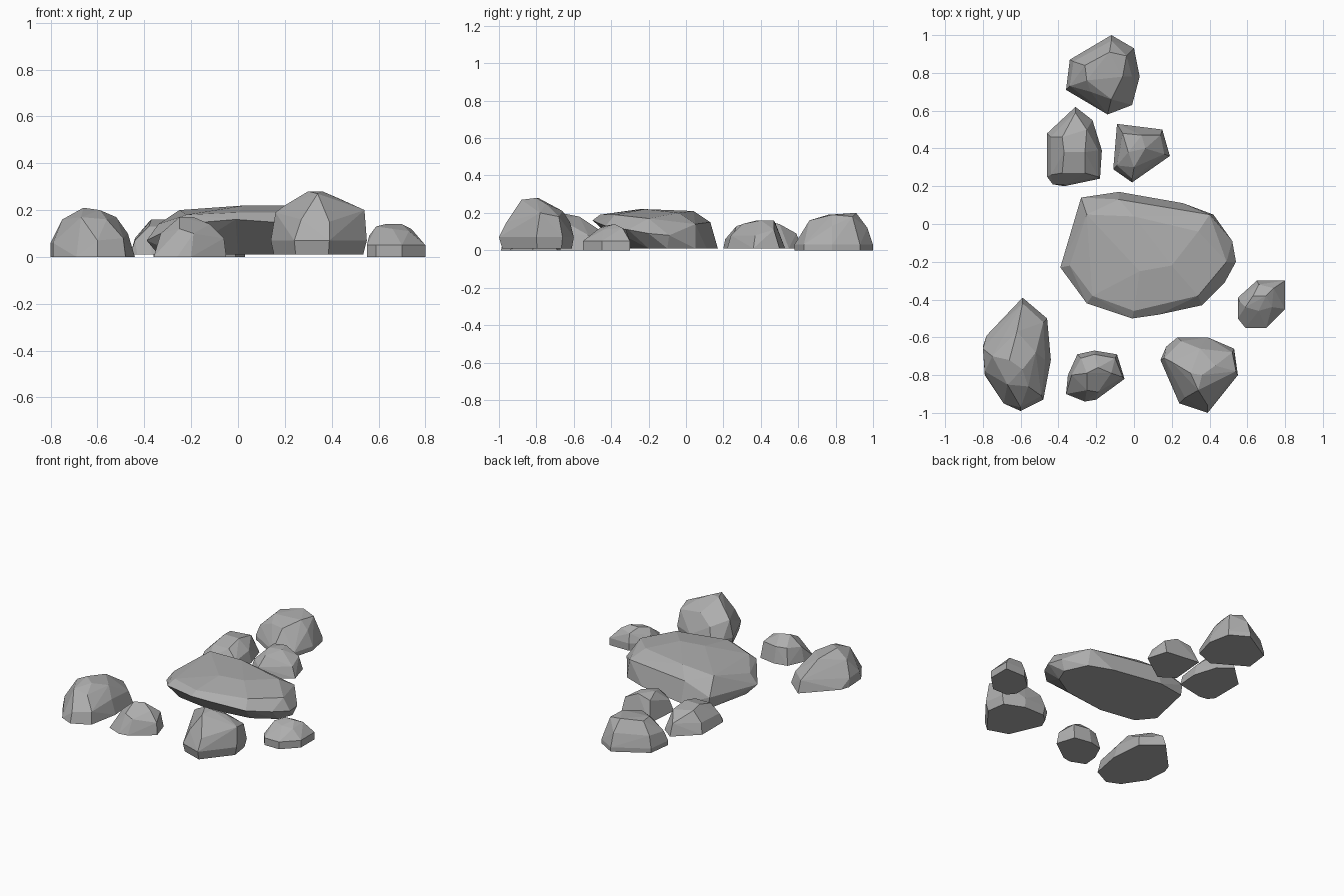
import bpy
import bmesh

# Remove the default cube only
default_cube = bpy.data.objects.get("Cube")
if default_cube:
    bpy.data.objects.remove(default_cube, do_unlink=True)

UNIT = 0.01  # coordinates below are in hundredths


def make_material(name, colour):
    material = bpy.data.materials.new(name)
    material.use_nodes = True
    material.diffuse_color = colour
    shader = material.node_tree.nodes["Principled BSDF"]
    shader.inputs["Base Color"].default_value = colour
    shader.inputs["Roughness"].default_value = 0.9
    return material


stone_grey = make_material("stone grey", (0.42, 0.42, 0.42, 1))


def rock(name, outline, crown, rim=0, foot=1.0, ground=0):
    """Faceted stone: a flat footprint, an optional upright rim and crown corners.

    outline: footprint corners (x, y)
    crown:   upper corners (x, y, z)
    rim:     height at which the outline is widest
    foot:    scale of the base compared with the outline
    """
    centre_x = sum(point[0] for point in outline) / len(outline)
    centre_y = sum(point[1] for point in outline) / len(outline)
    corners = [(centre_x + (x - centre_x) * foot,
                centre_y + (y - centre_y) * foot, ground) for x, y in outline]
    if rim:
        corners += [(x, y, rim) for x, y in outline]
    corners += crown

    # Wrap the corners in a hull and merge nearly flat triangles into facets
    bm = bmesh.new()
    for corner in corners:
        bm.verts.new([value * UNIT for value in corner])
    hull = bmesh.ops.convex_hull(bm, input=bm.verts[:])
    unused = set(hull["geom_interior"]) | set(hull["geom_unused"])
    loose = [item for item in unused if isinstance(item, bmesh.types.BMVert)]
    bmesh.ops.delete(bm, geom=loose, context="VERTS")
    bmesh.ops.dissolve_limit(bm, angle_limit=0.05,
                             verts=bm.verts[:], edges=bm.edges[:])
    bmesh.ops.recalc_face_normals(bm, faces=bm.faces[:])

    mesh = bpy.data.meshes.new(name)
    bm.to_mesh(mesh)
    bm.free()
    mesh.materials.append(stone_grey)
    stone = bpy.data.objects.new(name, mesh)
    bpy.context.scene.collection.objects.link(stone)
    return stone


# Broad central slab, undercut at the front and left
rock(
    "central_slab",
    outline=[(-27, 14), (-8, 17), (26, 11), (42, 5), (49, -10),
             (45, -20), (30, -29), (0, -33), (-25, -29), (-34, -18)],
    crown=[(-39, -23, 7), (-25, -42, 14), (-1, -50, 16), (13, -48, 15),
           (36, -43, 13), (48, -31, 11), (54, -20, 9), (52, -9, 8),
           (-28, 14, 9), (-8, 13, 15), (40, 5, 14),
           (-25, 5, 20), (0, 4, 21), (34, -4, 20), (49, -20, 17),
           (-34, -22, 14), (-22, -38, 18), (0, -46, 19), (34, -38, 19),
           (3, -25, 22), (20, -22, 22)],
    ground=1,
)

# Tall boulder at the front left
rock(
    "tall_front_boulder",
    outline=[(23, -60), (39, -60), (53, -66), (55, -80),
             (39, -100), (24, -95), (14, -72), (17, -65)],
    crown=[(30, -79, 28), (36, -80, 28), (34, -88, 27), (20, -73, 22),
           (43, -75, 25), (54, -78, 20), (35, -66, 21), (16, -71, 19),
           (52, -68, 18), (39, -96, 15), (27, -92, 16), (25, -62, 15)],
    rim=7, foot=0.93, ground=1,
)

# Long boulder at the front right
rock(
    "long_front_boulder",
    outline=[(-59, -39), (-46, -50), (-44, -72), (-48, -93), (-60, -99),
             (-69, -95), (-79, -80), (-80, -65), (-78, -59)],
    crown=[(-66, -72, 21), (-59, -77, 20), (-67, -85, 17), (-56, -86, 16),
           (-75, -70, 16), (-80, -66, 6), (-79, -78, 6), (-62, -57, 18),
           (-52, -68, 17), (-47, -72, 10), (-49, -91, 8), (-59, -42, 8),
           (-60, -97, 7), (-48, -52, 8)],
)

# Small stones along the front and side
rock(
    "small_front_stone",
    outline=[(-30, -69), (-21, -67), (-9, -69), (-5, -82),
             (-20, -93), (-26, -94), (-36, -90), (-35, -80)],
    crown=[(-25, -79, 17), (-19, -76, 17), (-12, -79, 14), (-6, -81, 8),
           (-33, -80, 10), (-28, -71, 11), (-21, -69, 11), (-10, -71, 11),
           (-25, -88, 12), (-19, -89, 10)],
)
rock(
    "small_side_stone",
    outline=[(65, -30), (80, -30), (80, -45), (70, -55),
             (59, -55), (55, -50), (55, -39)],
    crown=[(63, -38, 14), (70, -38, 14), (74, -34, 12), (66, -32, 11),
           (59, -44, 13), (66, -46, 12), (73, -44, 11), (56, -41, 9)],
    rim=5,
)

# Cluster of three stones behind the slab
rock(
    "middle_back_stone",
    outline=[(-9, 53), (15, 50), (19, 36), (-1, 22), (-11, 29)],
    crown=[(-6, 48, 14), (4, 47, 16), (6, 40, 16), (-3, 38, 16),
           (0, 30, 14), (14, 47, 11), (16, 37, 8), (-1, 24, 8),
           (-9, 31, 9)],
    ground=1,
)
rock(
    "right_back_stone",
    outline=[(-31, 62), (-22, 55), (-17, 39), (-18, 24),
             (-37, 20), (-43, 21), (-46, 25), (-46, 48)],
    crown=[(-38, 46, 15), (-25, 50, 14), (-26, 38, 16), (-37, 38, 16),
           (-38, 27, 13), (-26, 27, 13), (-31, 59, 9), (-44, 46, 8),
           (-44, 26, 7), (-37, 21, 6), (-19, 39, 9), (-19, 25, 7)],
    ground=1,
)
rock(
    "far_back_boulder",
    outline=[(-12, 100), (0, 93), (3, 78), (-1, 63),
             (-14, 58), (-36, 71), (-34, 87)],
    crown=[(-26, 84, 19), (-13, 91, 20), (-4, 89, 18), (-6, 78, 19),
           (-25, 76, 19), (-12, 66, 16), (-23, 70, 15), (-1, 78, 13),
           (-12, 97, 12), (-34, 73, 10), (-32, 86, 11)],
    rim=3,
)
